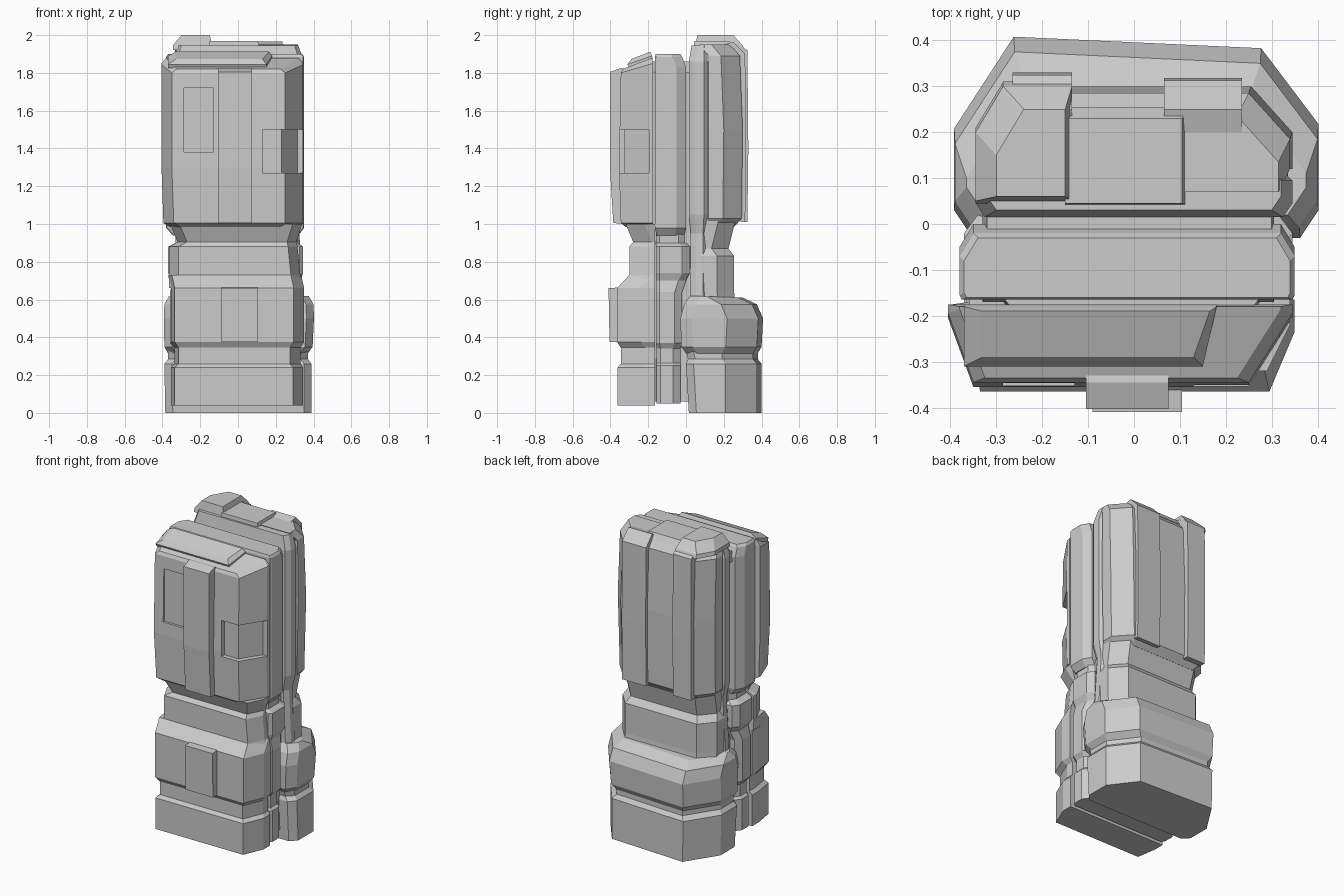
import bpy, bmesh


def finish(bm, name):
    bmesh.ops.remove_doubles(bm, verts=bm.verts, dist=1e-4)
    bmesh.ops.recalc_face_normals(bm, faces=bm.faces)
    me = bpy.data.meshes.new(name)
    bm.to_mesh(me)
    bm.free()
    ob = bpy.data.objects.new(name, me)
    bpy.context.collection.objects.link(ob)
    return ob


def skin(name, rings):
    """Skin closed rings of points, bottom to top, and cap both ends."""
    bm = bmesh.new()
    rows = [[bm.verts.new(p) for p in r] for r in rings]
    n = len(rows[0])
    for a, b in zip(rows, rows[1:]):
        for i in range(n):
            j = (i + 1) % n
            bm.faces.new((a[i], a[j], b[j], b[i]))
    bm.faces.new(rows[0][::-1])
    bm.faces.new(rows[-1])
    return finish(bm, name)


def loft(name, layers, fl=(0, 0), fr=(0, 0), bl=(0, 0), br=(0, 0), skew=0):
    """Stack of chamfered rectangles: layer = z, x0, x1, y0, y1 [, rise to the back].
    skew pulls the right end of the back edge forward."""
    rings = []
    for z, x0, x1, y0, y1, *rise in layers:
        k = rise[0] if rise else 0
        pts = [(x0, y0 + fl[1]), (x0 + fl[0], y0), (x1 - fr[0], y0), (x1, y0 + fr[1]),
               (x1, y1 - br[1]), (x1 - br[0], y1 - skew), (x0 + bl[0], y1), (x0, y1 - bl[1])]
        rings.append([(x, y, z + k * (y - y0) / (y1 - y0)) for x, y in pts])
    return skin(name, rings)


def prism(name, pts, z0, z1):
    return skin(name, [[(x, y, z) for x, y in pts] for z in (z0, z1)])


def side_prism(name, x0, x1, prof):
    """Profile in y/z extruded along x."""
    return skin(name, [[(x, y, z) for y, z in prof] for x in (x0, x1)])


def cut(target, cutter):
    cutter.hide_render = True
    cutter.display_type = 'WIRE'
    m = target.modifiers.new("recess", 'BOOLEAN')
    m.operation = 'DIFFERENCE'
    m.solver = 'EXACT'
    m.object = cutter


# Inner core joining the three slabs
loft("core", [(0.06, -0.30, 0.29, -0.24, 0.18), (1.86, -0.30, 0.29, -0.22, 0.18)],
     fl=(0.06, 0.08), fr=(0.06, 0.08), bl=(0.06, 0.08), br=(0.06, 0.08))

# Front slab, lower stack
loft("front_base", [
    (0.04, -0.355, 0.345, -0.362, -0.165), (0.24, -0.355, 0.345, -0.362, -0.165),
    (0.26, -0.335, 0.33, -0.345, -0.165), (0.345, -0.335, 0.33, -0.345, -0.165),
    (0.375, -0.355, 0.35, -0.365, -0.165), (0.66, -0.355, 0.35, -0.365, -0.165),
    (0.73, -0.37, 0.335, -0.30, -0.165)],
    fl=(0.02, 0.13), fr=(0.055, 0.13))
loft("front_waist", [
    (0.66, -0.365, 0.335, -0.33, -0.165), (0.73, -0.365, 0.33, -0.30, -0.165),
    (0.88, -0.365, 0.315, -0.30, -0.165), (0.905, -0.32, 0.31, -0.28, -0.165),
    (1.0, -0.36, 0.34, -0.32, -0.165)],
    fl=(0.05, 0.1), fr=(0.05, 0.1))
side_prism("lower_front_panel", -0.09, 0.105,
           [(-0.34, 0.375), (-0.405, 0.375), (-0.41, 0.66), (-0.34, 0.665)])

# Front slab, upper block with sloped roof
upper = loft("front_upper", [
    (0.985, -0.36, 0.31, -0.32, -0.175), (1.005, -0.395, 0.345, -0.345, -0.175),
    (1.3, -0.405, 0.345, -0.355, -0.175), (1.80, -0.405, 0.345, -0.345, -0.175, 0.05),
    (1.82, -0.38, 0.32, -0.335, -0.18, 0.06)],
    fl=(0.055, 0.15), fr=(0.095, 0.15))
side_prism("upper_front_panel", -0.105, 0.075,
           [(-0.32, 1.0), (-0.385, 1.005), (-0.403, 1.3), (-0.403, 1.805),
            (-0.345, 1.825), (-0.32, 1.82)])

# Shallow panel recess and wrap-around corner recess
cut(upper, prism("panel_cutter", [(-0.285, -0.5), (-0.13, -0.5), (-0.13, -0.338), (-0.285, -0.338)],
                 1.38, 1.72))
cut(upper, prism("corner_cutter", [(0.13, -0.5), (0.45, -0.5), (0.45, -0.195), (0.315, -0.195),
                                   (0.23, -0.325), (0.13, -0.325)], 1.27, 1.5))

# Raised plate on the front roof
skin("roof_plate", [
    [(-0.37, -0.30, 1.825), (0.15, -0.30, 1.825), (0.18, -0.175, 1.87), (-0.37, -0.175, 1.87)],
    [(-0.37, -0.31, 1.845), (0.15, -0.31, 1.845), (0.18, -0.18, 1.89), (-0.37, -0.18, 1.89)],
    [(-0.33, -0.29, 1.873), (0.13, -0.29, 1.873), (0.165, -0.19, 1.912), (-0.33, -0.19, 1.912)]])

# Middle slab
loft("middle_lower", [
    (0.05, -0.35, 0.34, -0.155, -0.03), (0.25, -0.35, 0.34, -0.155, -0.03),
    (0.265, -0.335, 0.325, -0.155, -0.03), (0.34, -0.335, 0.325, -0.155, -0.03),
    (0.37, -0.36, 0.345, -0.16, -0.02), (0.64, -0.36, 0.345, -0.16, -0.02),
    (0.70, -0.345, 0.33, -0.16, 0.0), (0.74, -0.37, 0.345, -0.16, 0.02),
    (0.88, -0.37, 0.345, -0.16, 0.02), (0.90, -0.33, 0.315, -0.16, 0.0),
    (0.97, -0.33, 0.315, -0.16, 0.0)],
    fl=(0.02, 0.02), fr=(0.02, 0.02), bl=(0.03, 0.04), br=(0.03, 0.04))
loft("middle_upper", [
    (0.94, -0.345, 0.32, -0.155, -0.01), (0.98, -0.38, 0.35, -0.165, 0.0),
    (1.83, -0.38, 0.35, -0.165, 0.0), (1.885, -0.38, 0.35, -0.165, -0.02),
    (1.90, -0.37, 0.34, -0.16, -0.03)],
    fl=(0.005, 0.01), fr=(0.005, 0.01), bl=(0.03, 0.05), br=(0.03, 0.05))
loft("middle_ridge", [(1.80, -0.33, 0.305, -0.17, 0.03), (1.86, -0.32, 0.30, -0.15, 0.03)])

# Back slab, base and swollen collar
rear = dict(bl=(0.13, 0.2), br=(0.125, 0.19), skew=0.025)
loft("back_base", [
    (0.0, -0.385, 0.39, 0.015, 0.40), (0.26, -0.39, 0.39, 0.0, 0.40),
    (0.285, -0.37, 0.37, 0.01, 0.38), (0.325, -0.37, 0.37, 0.0, 0.38)],
    fl=(0.04, 0.04), fr=(0.04, 0.04), **rear)
loft("back_collar", [
    (0.315, -0.37, 0.37, 0.0, 0.38), (0.35, -0.39, 0.395, -0.025, 0.40),
    (0.50, -0.392, 0.402, -0.03, 0.408), (0.575, -0.39, 0.40, -0.01, 0.375),
    (0.62, -0.365, 0.375, 0.02, 0.30, -0.01)],
    fl=(0.04, 0.06), fr=(0.04, 0.06), **rear)

# Back slab, waist
loft("back_waist", [
    (0.58, -0.335, 0.335, 0.08, 0.26), (0.64, -0.335, 0.335, 0.08, 0.255),
    (0.83, -0.335, 0.335, 0.08, 0.255), (0.87, -0.315, 0.315, 0.08, 0.225),
    (1.03, -0.325, 0.325, 0.08, 0.265)],
    bl=(0.08, 0.09), br=(0.08, 0.09))

# Tall side ribs running from collar to roof
loft("back_rib", [
    (0.58, -0.345, 0.345, 0.02, 0.11), (0.95, -0.325, 0.325, 0.025, 0.11),
    (1.05, -0.345, 0.345, 0.015, 0.115), (1.86, -0.345, 0.345, 0.015, 0.115),
    (1.945, -0.32, 0.32, 0.03, 0.115)],
    fl=(0.02, 0.03), fr=(0.02, 0.03), bl=(0.02, 0.02), br=(0.02, 0.02))

# Back slab, upper pod
loft("back_upper", [
    (0.985, -0.31, 0.30, 0.09, 0.255), (1.03, -0.345, 0.335, 0.12, 0.295),
    (1.5, -0.345, 0.345, 0.12, 0.30), (1.89, -0.345, 0.34, 0.12, 0.285),
    (1.95, -0.32, 0.315, 0.07, 0.235)],
    bl=(0.08, 0.1), br=(0.09, 0.1))
# Raised strips on the back face
for name, x0, x1, y, top in (("back_strip_left", -0.265, -0.135, 0.33, 1.92),
                             ("back_strip_right", 0.065, 0.235, 0.318, 1.90)):
    side_prism(name, x0, x1, [(0.24, 1.02), (y - 0.005, 1.01), (y, 1.4), (y - 0.005, top),
                              (0.25, 1.965), (0.2, 1.95)])

# Roof caps at the back
loft("roof_cap_high", [(1.92, -0.345, -0.135, 0.045, 0.31), (1.945, -0.345, -0.135, 0.05, 0.30),
                       (2.0, -0.30, -0.15, 0.06, 0.25)], bl=(0.06, 0.1))
loft("roof_cap_middle", [(1.93, -0.15, 0.115, 0.04, 0.255), (1.968, -0.15, 0.105, 0.045, 0.23)])
